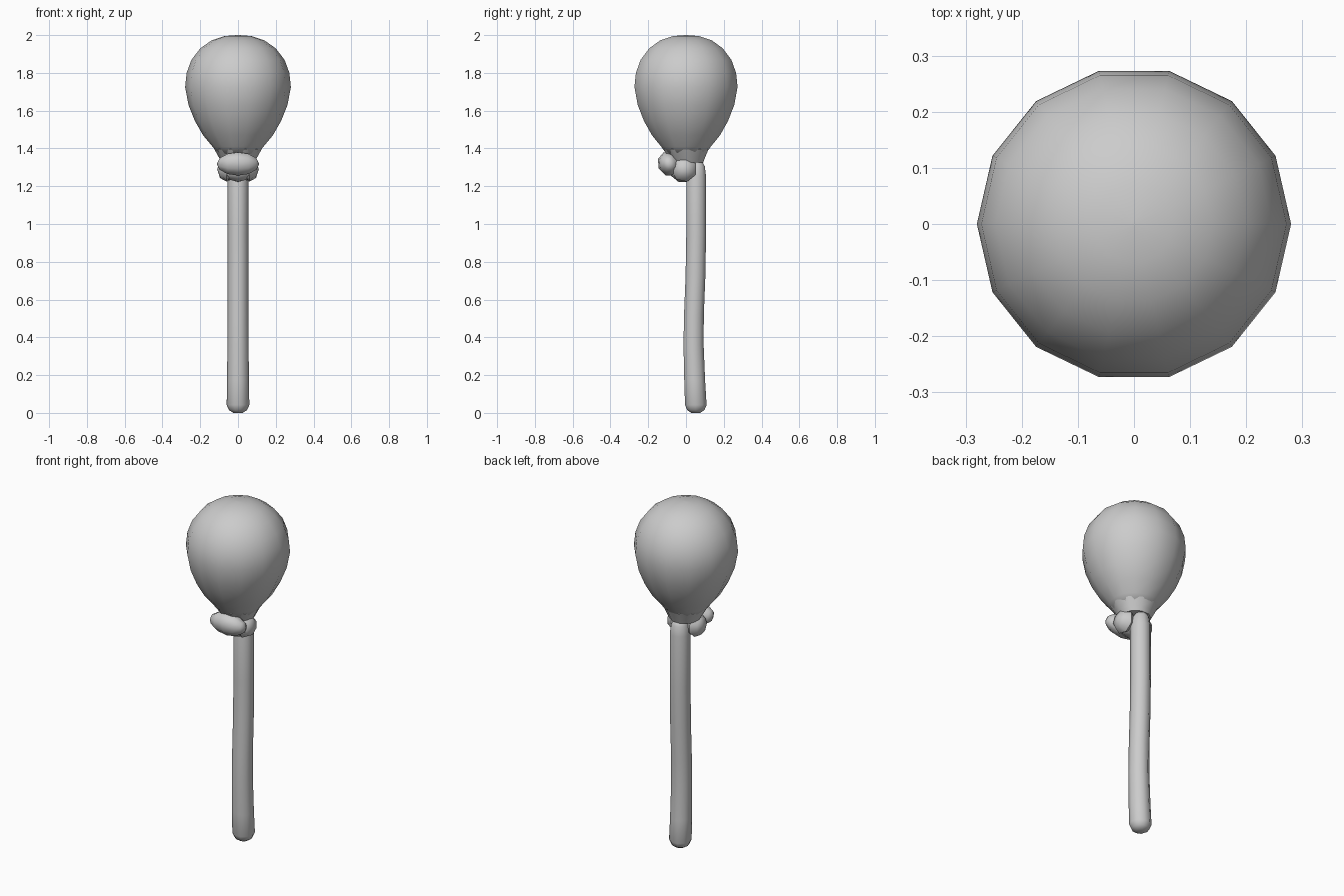
import bpy, bmesh, math
from mathutils import Matrix, Vector

cube = bpy.data.objects.get("Cube")
if cube:
    bpy.data.objects.remove(cube, do_unlink=True)

grey = bpy.data.materials.new("plain_grey")
grey.use_nodes = True
grey.diffuse_color = (0.6, 0.6, 0.6, 1)
grey.node_tree.nodes["Principled BSDF"].inputs["Base Color"].default_value = (0.6, 0.6, 0.6, 1)


def finish(name, bm, angle):
    bmesh.ops.recalc_face_normals(bm, faces=bm.faces)
    mesh = bpy.data.meshes.new(name)
    bm.to_mesh(mesh)
    bm.free()
    mesh.materials.append(grey)
    ob = bpy.data.objects.new(name, mesh)
    bpy.context.collection.objects.link(ob)
    bpy.ops.object.select_all(action='DESELECT')
    ob.select_set(True)
    bpy.context.view_layer.objects.active = ob
    bpy.ops.object.shade_smooth_by_angle(angle=math.radians(angle))
    return ob


def loft(name, rings, sides, angle=60, turn=0.0):
    """Stack round rings given as (radius, y, z) and cap both ends."""
    bm = bmesh.new()
    loops = []
    for r, y, z in rings:
        loops.append([bm.verts.new((r * math.cos(a), y + r * math.sin(a), z))
                      for a in (math.tau * (i + turn) / sides for i in range(sides))])
    for low, high in zip(loops, loops[1:]):
        for i in range(sides):
            j = (i + 1) % sides
            bm.faces.new((low[i], low[j], high[j], high[i]))
    bm.faces.new(loops[0])
    bm.faces.new(loops[-1])
    return finish(name, bm, angle)


def lump(name, centre, size, tilt, sides=8, rows=5):
    """Faceted ellipsoid with its poles along x, tilted about x."""
    bm = bmesh.new()
    place = (Matrix.Translation(centre) @ Matrix.Rotation(math.radians(tilt), 4, 'X')
             @ Matrix.Diagonal((*size, 1)) @ Matrix.Rotation(math.pi / 2, 4, 'Y'))
    bmesh.ops.create_uvsphere(bm, u_segments=sides, v_segments=rows, radius=1, matrix=place)
    return finish(name, bm, 50)


# Balloon body
body = [(0.105, 1.37), (0.135, 1.41), (0.185, 1.47), (0.228, 1.545), (0.262, 1.63),
        (0.28, 1.725), (0.272, 1.80), (0.247, 1.868), (0.20, 1.93), (0.14, 1.972),
        (0.07, 1.995), (0.005, 2.0)]
loft("balloon_body", [(r, 0, z) for r, z in body], 14)

# Flared neck under the body
loft("balloon_neck", [(0.085, 0.01, 1.325), (0.10, 0.005, 1.35), (0.125, 0, 1.395),
                      (0.10, 0, 1.41)], 10, 40)

# String with a gentle bend and rounded ends
string = [(0.025, 0.052, 0.0), (0.048, 0.052, 0.015), (0.06, 0.052, 0.042),
          (0.058, 0.046, 0.17), (0.056, 0.04, 0.36), (0.055, 0.042, 0.52),
          (0.055, 0.05, 0.72), (0.055, 0.054, 0.95), (0.055, 0.054, 1.25),
          (0.046, 0.056, 1.305), (0.026, 0.058, 1.335)]
loft("string", string, 10)

# Knot: a front lobe, a lower core and two side folds
lump("knot_front_lobe", (0, -0.09, 1.318), (0.112, 0.06, 0.068), 25, 8, 6)
lump("knot_core", (0, -0.02, 1.28), (0.095, 0.072, 0.06), -20, 8, 4)
for side, label in ((1, "left"), (-1, "right")):
    lump("knot_fold_" + label, (side * 0.06, -0.01, 1.29), (0.05, 0.068, 0.068), -25, 7, 4)
